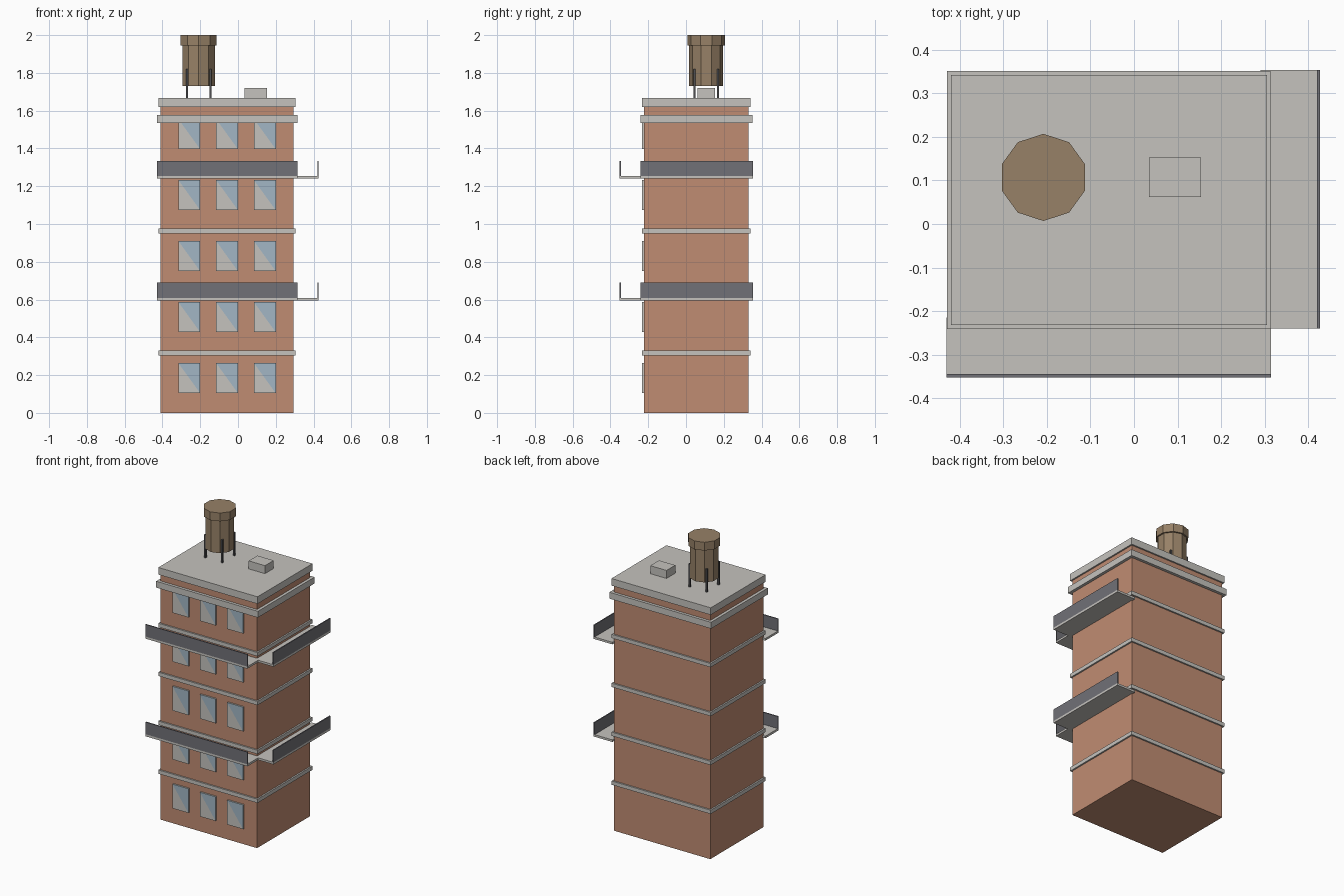
import bpy, bmesh
from mathutils import Matrix

if "Cube" in bpy.data.objects:
    bpy.data.objects.remove(bpy.data.objects["Cube"])


def material(name, rgb):
    m = bpy.data.materials.new(name)
    m.diffuse_color = (*rgb, 1)
    m.use_nodes = True
    m.node_tree.nodes["Principled BSDF"].inputs["Base Color"].default_value = m.diffuse_color
    return m


BRICK = material("brick", (0.53, 0.265, 0.17))
STONE = material("pale stone", (0.56, 0.545, 0.515))
GLASS = material("blue glass", (0.36, 0.47, 0.56))
METAL = material("grey metal", (0.165, 0.165, 0.185))
DARK = material("dark iron", (0.08, 0.08, 0.085))
WOOD = material("tank wood", (0.31, 0.22, 0.135))


def finish(name, bm, *mats):
    me = bpy.data.meshes.new(name)
    bm.to_mesh(me)
    bm.free()
    for m in mats:
        me.materials.append(m)
    ob = bpy.data.objects.new(name, me)
    bpy.context.collection.objects.link(ob)
    return ob


def box(name, x, y, z, *mats, glint=False):
    """Box from (min, max) ranges; glint cuts the front face diagonally."""
    bm = bmesh.new()
    bmesh.ops.create_cube(bm, size=1)
    for v in bm.verts:
        v.co = [r[0] if c < 0 else r[1] for c, r in zip(v.co, (x, y, z))]
    if glint:
        front = min(bm.faces, key=lambda f: f.calc_center_median().y)
        lo = min(front.verts, key=lambda v: v.co.x - v.co.z)
        hi = max(front.verts, key=lambda v: v.co.x - v.co.z)
        bmesh.utils.face_split(front, lo, hi)
        tris = [f for f in bm.faces if len(f.verts) == 3]
        max(tris, key=lambda f: f.calc_center_median().z).material_index = 1
    return finish(name, bm, *mats)


def drum(name, r, z0, z1, mat, sides=10):
    bm = bmesh.new()
    bmesh.ops.create_cone(bm, cap_ends=True, segments=sides, radius1=r, radius2=r,
                          depth=z1 - z0,
                          matrix=Matrix.Translation((TX, TY, (z0 + z1) / 2)))
    return finish(name, bm, mat)


# Brick body, with footprint helper for everything that wraps around it
X, Y = (-0.41, 0.295), (-0.222, 0.332)


def ring(name, out, z0, z1, mat):
    return box(name, (X[0] - out, X[1] + out), (Y[0] - out, Y[1] + out), (z0, z1), mat)


ring("brick_walls", 0, 0, 1.63, BRICK)

# Floor bands, cornice and roof slab
FLOOR = 0.323
for i in range(4):
    z = 0.317 + i * FLOOR
    ring(f"floor_band_{i + 1}", 0.01, z - 0.0125, z + 0.0125, STONE)
ring("cornice", 0.019, 1.535, 1.577, STONE)
ring("roof_slab", 0.01, 1.62, 1.667, STONE)

# Windows on the front
for row in range(5):
    for col in range(3):
        x, z = -0.258 + col * 0.2, 0.184 + row * FLOOR
        box(f"window_{row + 1}_{col + 1}", (x - 0.058, x + 0.058), (-0.233, -0.215),
            (z - 0.08, z + 0.08), STONE, GLASS, glint=True)

# Balconies on the front and right sides, two storeys
for i, z in enumerate((0.595, 1.24)):
    slab, rail = (z, z + 0.014), (z + 0.014, z + 0.094)
    fx, ry = (-0.43, 0.315), (-0.24, 0.354)
    box(f"front_balcony_floor_{i + 1}", fx, (-0.352, -0.215), slab, STONE)
    box(f"front_balcony_rail_{i + 1}", fx, (-0.352, -0.345), rail, METAL)
    box(f"right_balcony_floor_{i + 1}", (0.29, 0.427), ry, slab, STONE)
    box(f"right_balcony_rail_{i + 1}", (0.42, 0.427), ry, rail, METAL)

# Roof hatch
box("roof_hatch", (0.035, 0.154), (0.062, 0.153), (1.66, 1.72), STONE)

# Water tank on four legs
TX, TY = -0.208, 0.107
drum("tank_body", 0.09, 1.73, 1.95, WOOD)
drum("tank_lid", 0.1, 1.945, 2.0, WOOD)
for sx in (-1, 1):
    for sy in (-1, 1):
        cx, cy = TX + sx * 0.062, TY + sy * 0.062
        box("tank_leg", (cx - 0.006, cx + 0.006), (cy - 0.006, cy + 0.006), (1.66, 1.82), DARK)
